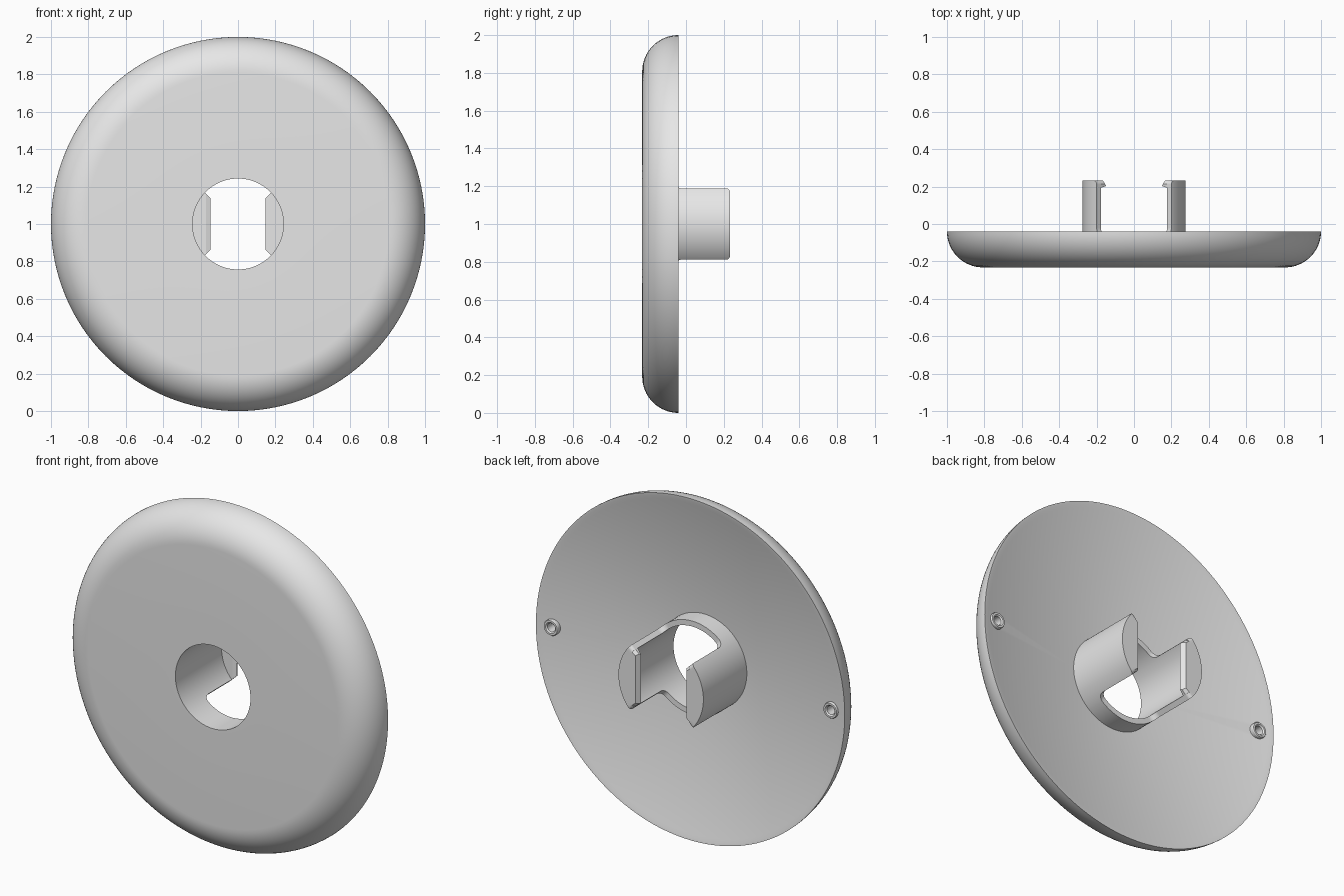
import bpy, bmesh
from math import sin, cos, tan, pi, radians, sqrt

cube = bpy.data.objects.get("Cube")
if cube:
    bpy.data.objects.remove(cube, do_unlink=True)

grey = bpy.data.materials.new("light_grey")
grey.use_nodes = True
grey.diffuse_color = (0.8, 0.8, 0.8, 1)
grey.node_tree.nodes["Principled BSDF"].inputs["Base Color"].default_value = (0.8, 0.8, 0.8, 1)

MID = 1.0        # height of the disc axis
BORE, HUB = 0.243, 0.275
BACK, FRONT, TIP = -0.04, -0.232, 0.232
FLOOR = -0.17    # recess depth beside the hub
HALF = radians(43.3)  # half angle of each prong


def finish(name, bm, smooth=30):
    bmesh.ops.remove_doubles(bm, verts=bm.verts, dist=1e-5)
    bmesh.ops.recalc_face_normals(bm, faces=bm.faces)
    me = bpy.data.meshes.new(name)
    bm.to_mesh(me)
    bm.free()
    me.materials.append(grey)
    ob = bpy.data.objects.new(name, me)
    bpy.context.collection.objects.link(ob)
    bpy.ops.object.select_all(action="DESELECT")
    ob.select_set(True)
    bpy.context.view_layer.objects.active = ob
    bpy.ops.object.shade_smooth_by_angle(angle=radians(smooth))
    return ob


def revolve(name, profile, x=0.0, steps=128):
    """Turn a closed (radius, y) profile about an axis along y."""
    bm = bmesh.new()
    rings = [[bm.verts.new((x + r * cos(2 * pi * i / steps), y,
                            MID + r * sin(2 * pi * i / steps)))
              for r, y in profile] for i in range(steps)]
    n = len(profile)
    for i in range(steps):
        a, b = rings[i], rings[(i + 1) % steps]
        for j in range(n):
            k = (j + 1) % n
            if profile[j][0] > 0 or profile[k][0] > 0:
                bm.faces.new((a[j], a[k], b[k], b[j]))
    return finish(name, bm)


# Disc with rounded front edge and conical recess behind
edge = BACK - FRONT
profile = [(BORE, FLOOR), (BORE, FRONT)]
for i in range(17):
    t = pi / 2 * i / 16
    profile.append((1 - edge + edge * sin(t), BACK - edge * cos(t)))
profile += [(0.985, BACK - 0.002), (0.965, BACK - 0.008), (HUB, FLOOR)]
disc = revolve("disc", profile)

# Screw bosses near the rim, with blind holes sunk into the disc
for side, x in (("left", 0.905), ("right", -0.905)):
    cutter = bpy.ops.mesh.primitive_cylinder_add(
        vertices=32, radius=0.025, depth=0.1, location=(x, -0.06, MID),
        rotation=(pi / 2, 0, 0))
    cutter = bpy.context.object
    cutter.name = "hole_cutter"
    cutter.hide_render = True
    cut = disc.modifiers.new("screw_hole", "BOOLEAN")
    cut.operation, cut.solver, cut.object = "DIFFERENCE", "EXACT", cutter
    bpy.context.view_layer.objects.active = disc
    bpy.ops.object.modifier_apply(modifier=cut.name)
    bpy.data.objects.remove(cutter, do_unlink=True)
    revolve(side + "_screw_boss",
            [(0.025, -0.08), (0.025, -0.047), (0.032, BACK),
             (0.043, BACK), (0.046, -0.045), (0.046, -0.08)], x, 32)

# Hub: a tube whose back edge rises into two prongs with filleted roots
ring_y, r_tip, r_root, mean = -0.06, 0.02, 0.04, 0.26
quarter = [(HALF * 0.9 * i / 12, TIP) for i in range(12)]
for i in range(7):
    t = pi / 2 * i / 6
    quarter.append((HALF - r_tip / mean * (1 - sin(t)), TIP - r_tip * (1 - cos(t))))
for i in range(9):
    t = pi / 2 * i / 8
    quarter.append((HALF + r_root / mean * (1 - cos(t)), ring_y + r_root * (1 - sin(t))))
last = quarter[-1][0]
quarter += [(last + (pi / 2 - last) * i / 10, ring_y) for i in range(1, 11)]
half = quarter + [(pi - a, y) for a, y in reversed(quarter[1:-1])]
path = half + [(a + pi, y) for a, y in half]

bm = bmesh.new()
cols = [[bm.verts.new((r * cos(a), y, MID + r * sin(a)))
         for r, y in ((HUB, FLOOR), (HUB, top), (BORE, top), (BORE, FLOOR))]
        for a, top in path]
for i, a in enumerate(cols):
    j = (i + 1) % len(cols)
    b = cols[j]
    strips = (0, 1, 2) if abs(path[i][0] - path[j][0]) > 1e-6 else (1,)
    for k in strips:
        bm.faces.new((a[k], a[k + 1], b[k + 1], b[k]))
finish("hub", bm)


# Hooked lips inside the prong tips
def lip(name, sign):
    bm = bmesh.new()
    loops = []
    for y, x, ang in ((0.195, 0.172, HALF), (0.203, 0.148, HALF),
                      (0.213, 0.154, HALF), (TIP, 0.166, HALF * 0.92)):
        pts = [(x, -x * tan(ang)), (x, x * tan(ang))]
        pts += [((BORE + 0.002) * cos(ang * (1 - i / 8)),
                 (BORE + 0.002) * sin(ang * (1 - i / 8))) for i in range(17)]
        loops.append([bm.verts.new((sign * px, y, MID + pz)) for px, pz in pts])
    for a, b in zip(loops, loops[1:]):
        for i in range(len(a)):
            j = (i + 1) % len(a)
            bm.faces.new((a[i], a[j], b[j], b[i]))
    bm.faces.new(loops[0])
    bm.faces.new(loops[-1])
    finish(name, bm, 15)


lip("left_prong_lip", 1)
lip("right_prong_lip", -1)
